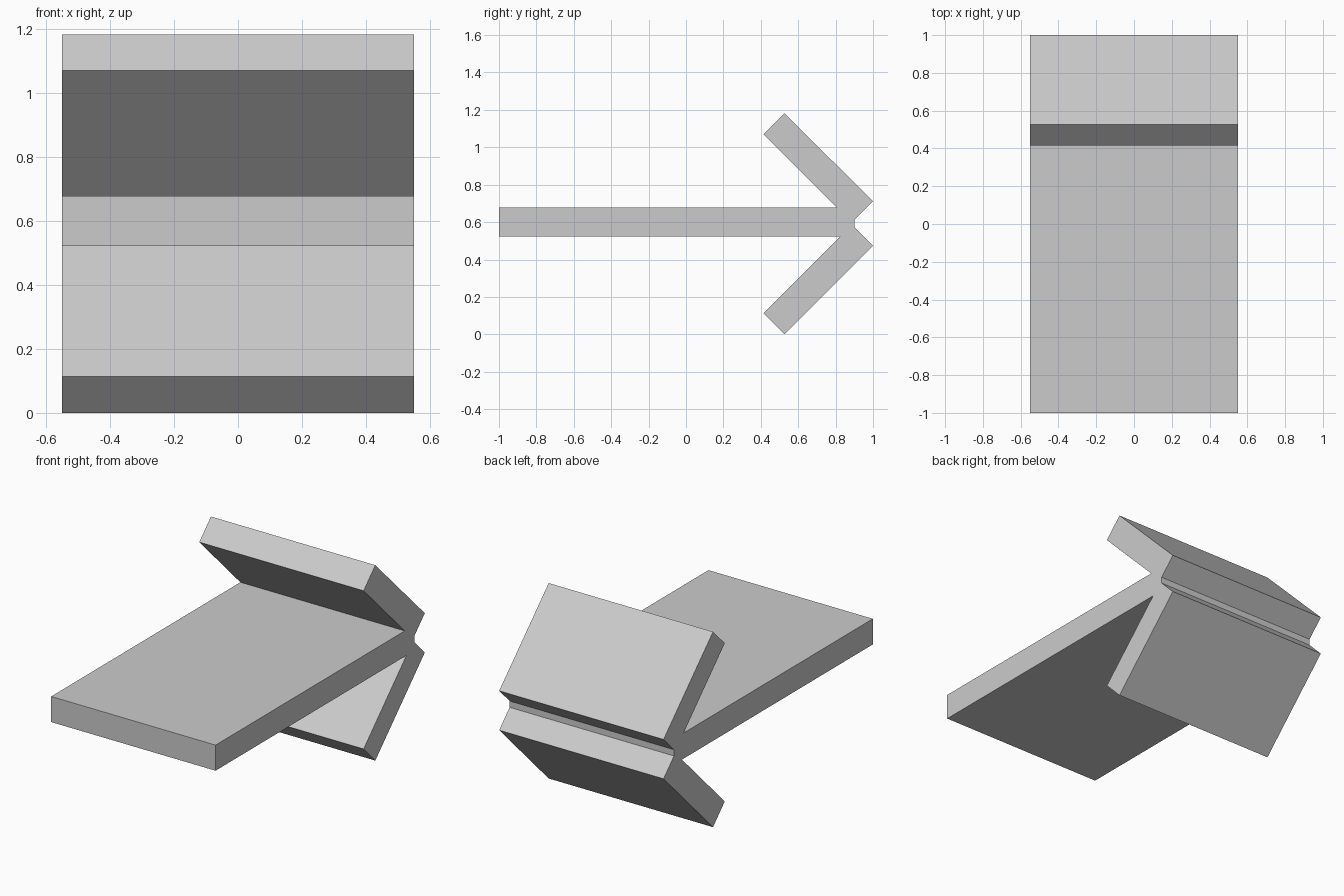
import bpy, bmesh

if "Cube" in bpy.data.objects:
    bpy.data.objects.remove(bpy.data.objects["Cube"])

HALF_WIDTH = 0.55


def extrude_profile(name, points):
    """Extrude a (y, z) outline across the full width in x."""
    bm = bmesh.new()
    face = bm.faces.new([bm.verts.new((-HALF_WIDTH, y, z)) for y, z in points])
    side = bmesh.ops.extrude_face_region(bm, geom=[face])
    verts = [g for g in side["geom"] if isinstance(g, bmesh.types.BMVert)]
    bmesh.ops.translate(bm, verts=verts, vec=(2 * HALF_WIDTH, 0, 0))
    bmesh.ops.recalc_face_normals(bm, faces=bm.faces)
    mesh = bpy.data.meshes.new(name)
    bm.to_mesh(mesh)
    bm.free()
    obj = bpy.data.objects.new(name, mesh)
    bpy.context.collection.objects.link(obj)
    return obj


# Arrow outline: flat shaft with two diagonal barbs and a notched tip
extrude_profile("arrow", [
    (-1.0, 0.522), (0.824, 0.522),                  # shaft underside
    (0.415, 0.113), (0.527, 0.0), (1.0, 0.473),     # lower barb
    (0.9, 0.573), (0.9, 0.611),                     # notch at the tip
    (1.0, 0.711), (0.527, 1.182), (0.415, 1.07),    # upper barb
    (0.808, 0.677), (-1.0, 0.677),                  # shaft top
])
